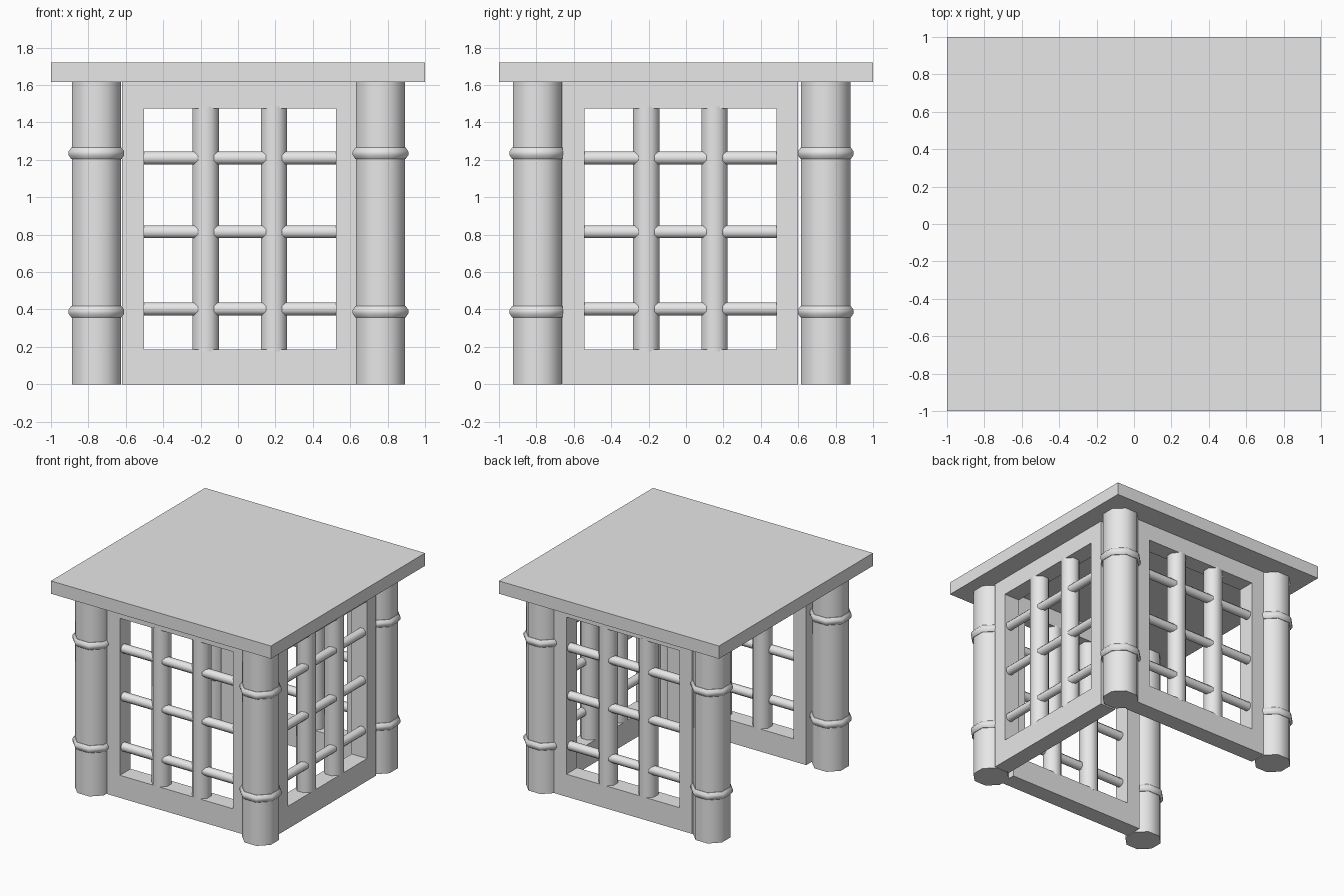
import bpy, bmesh, math
from mathutils import Matrix

cube = bpy.data.objects.get("Cube")
if cube:
    bpy.data.objects.remove(cube, do_unlink=True)

grey = bpy.data.materials.new("plain_grey")
grey.use_nodes = True
grey.diffuse_color = (0.8, 0.8, 0.8, 1)
grey.node_tree.nodes["Principled BSDF"].inputs["Base Color"].default_value = (0.8, 0.8, 0.8, 1)

SIDES = 8
POST_R = 0.142
TOP = 1.615
THICK = 0.14
HALF_W, HALF_OPEN = 0.63, 0.513
SILL, HEAD = 0.185, 1.475


def finish(name, bm, loc=(0, 0, 0), turn=0, smooth=False):
    bmesh.ops.recalc_face_normals(bm, faces=bm.faces[:])
    mesh = bpy.data.meshes.new(name)
    bm.to_mesh(mesh)
    bm.free()
    mesh.materials.append(grey)
    ob = bpy.data.objects.new(name, mesh)
    bpy.context.collection.objects.link(ob)
    ob.location = loc
    ob.rotation_euler.z = math.radians(turn)
    if smooth:
        bpy.ops.object.select_all(action='DESELECT')
        ob.select_set(True)
        bpy.context.view_layer.objects.active = ob
        bpy.ops.object.shade_smooth_by_angle(angle=math.radians(50))
    return ob


def add_rod(bm, radius, length, matrix):
    spin = Matrix.Rotation(math.pi / SIDES, 4, 'Z')
    bmesh.ops.create_cone(bm, cap_ends=True, segments=SIDES, radius1=radius,
                          radius2=radius, depth=length, matrix=matrix @ spin)


def add_ring(bm, z):
    # Faceted band with a bevelled rim, closed around the post
    profile = [(POST_R - 0.01, -0.03), (POST_R + 0.004, -0.03), (POST_R + 0.019, -0.01),
               (POST_R + 0.019, 0.01), (POST_R + 0.004, 0.03), (POST_R - 0.01, 0.03)]
    loops = []
    for i in range(SIDES):
        a = math.tau * (i + 0.5) / SIDES
        loops.append([bm.verts.new((r * math.cos(a), r * math.sin(a), z + h)) for r, h in profile])
    n = len(profile)
    for i in range(SIDES):
        p, q = loops[i], loops[(i + 1) % SIDES]
        for j in range(n):
            k = (j + 1) % n
            bm.faces.new((p[j], q[j], q[k], p[k]))


# Roof slab
bm = bmesh.new()
bmesh.ops.create_cube(bm, size=1, matrix=Matrix.Translation((0, 0, TOP + 0.0525))
                      @ Matrix.Diagonal((2, 2, 0.105, 1)))
finish("roof_slab", bm)

# Corner posts, each with two bands
for side, x in (("right", -0.757), ("left", 0.762)):
    for end, y in (("front", -0.795), ("back", 0.747)):
        bm = bmesh.new()
        add_rod(bm, POST_R, TOP, Matrix.Translation((0, 0, TOP / 2)))
        finish(f"{end}_{side}_post", bm, (x, y, 0), smooth=True)
        bm = bmesh.new()
        for z in (0.388, 1.235):
            add_ring(bm, z)
        finish(f"{end}_{side}_post_bands", bm, (x, y, 0), smooth=True)


def window_wall(name, loc, turn):
    # Frame: a rectangular ring, outer face at local y = 0
    bm = bmesh.new()
    rects = [(HALF_W, 0, TOP), (HALF_OPEN, SILL, HEAD)]
    rings = [[bm.verts.new(c) for c in ((-w, y, lo), (w, y, lo), (w, y, hi), (-w, y, hi))]
             for y in (0, THICK) for w, lo, hi in rects]
    outer_f, inner_f, outer_b, inner_b = rings
    for i in range(4):
        k = (i + 1) % 4
        for p, q in ((outer_f, inner_f), (inner_f, inner_b), (inner_b, outer_b), (outer_b, outer_f)):
            bm.faces.new((p[i], p[k], q[k], q[i]))
    finish(name + "_frame", bm, loc, turn)

    # Upright bars
    bm = bmesh.new()
    for x in (-0.182, 0.182):
        add_rod(bm, 0.076, HEAD - SILL + 0.02,
                Matrix.Translation((x, THICK / 2, (SILL + HEAD) / 2)))
    finish(name + "_upright_bars", bm, loc, turn, True)

    # Cross bars, set slightly towards the outside
    bm = bmesh.new()
    for z in (0.403, 0.815, 1.21):
        add_rod(bm, 0.037, 2 * HALF_OPEN + 0.02,
                Matrix.Translation((0, THICK / 2 - 0.022, z)) @ Matrix.Rotation(math.pi / 2, 4, 'Y'))
    finish(name + "_cross_bars", bm, loc, turn, True)


# Three barred walls; the right side stays open
window_wall("front_wall", (0.01, -0.815, 0), 0)
window_wall("left_wall", (0.835, -0.03, 0), 90)
window_wall("back_wall", (0.01, 0.805, 0), 180)
